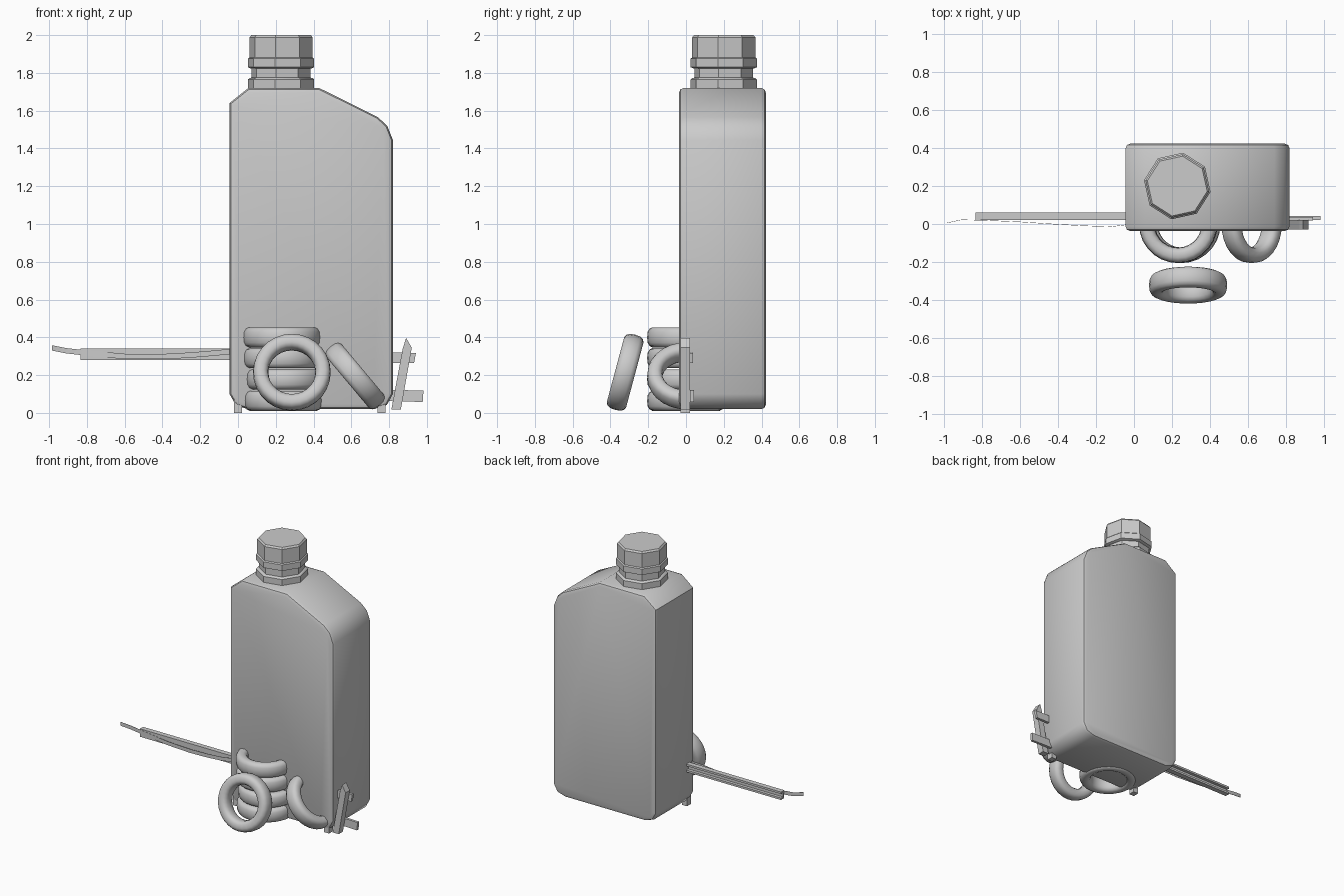
import bpy, bmesh, math
from mathutils import Matrix, Vector

if "Cube" in bpy.data.objects:
    bpy.data.objects.remove(bpy.data.objects["Cube"])


def make_object(name, bm, smooth=40):
    bmesh.ops.recalc_face_normals(bm, faces=bm.faces[:])
    mesh = bpy.data.meshes.new(name)
    bm.to_mesh(mesh)
    bm.free()
    ob = bpy.data.objects.new(name, mesh)
    bpy.context.collection.objects.link(ob)
    if smooth:
        bpy.ops.object.select_all(action='DESELECT')
        ob.select_set(True)
        bpy.context.view_layer.objects.active = ob
        bpy.ops.object.shade_smooth_by_angle(angle=math.radians(smooth))
    return ob


def plate(name, outline, y0, y1, bevel=0.0, smooth=0):
    """Front-view outline (x, z) extruded from y0 to y1."""
    bm = bmesh.new()
    cap = bm.faces.new([bm.verts.new((x, y0, z)) for x, z in outline])
    new = bmesh.ops.extrude_face_region(bm, geom=[cap], use_keep_orig=True)["geom"]
    bmesh.ops.translate(bm, verts=[v for v in new if isinstance(v, bmesh.types.BMVert)],
                        vec=(0, y1 - y0, 0))
    bmesh.ops.recalc_face_normals(bm, faces=bm.faces[:])
    if bevel:
        edges = [e for e in bm.edges if abs(e.verts[0].co.y - e.verts[1].co.y) < 1e-6]
        bmesh.ops.bevel(bm, geom=edges, offset=bevel, segments=2, profile=0.5,
                        affect='EDGES')
    return make_object(name, bm, smooth)


def lathe(name, profile, sides, start=0.0, matrix=Matrix(), closed=False, smooth=40):
    """Spin (radius, z) points about z, then place with matrix."""
    bm = bmesh.new()
    rings = []
    for r, z in profile:
        rings.append([bm.verts.new(matrix @ Vector((
            r * math.cos(start + math.tau * i / sides),
            r * math.sin(start + math.tau * i / sides), z))) for i in range(sides)])
    pairs = list(zip(rings, rings[1:]))
    if closed:
        pairs.append((rings[-1], rings[0]))
    for a, b in pairs:
        for i in range(sides):
            j = (i + 1) % sides
            bm.faces.new((a[i], a[j], b[j], b[i]))
    if not closed:
        bm.faces.new(rings[0])
        bm.faces.new(rings[-1])
    return make_object(name, bm, smooth)


# Bottle body with sloped shoulder
body = [(-0.045, 0.10), (-0.012, 0.042), (0.05, 0.02), (0.72, 0.02), (0.788, 0.042),
        (0.82, 0.10), (0.82, 1.445), (0.79, 1.52), (0.74, 1.566), (0.43, 1.72),
        (0.055, 1.72), (-0.045, 1.64)]
plate("bottle_body", body, -0.037, 0.423, bevel=0.025, smooth=40)

# Eight-sided neck, collar and cap
axis = Matrix.Translation((0.228, 0.2, 0))
start = math.radians(80)
lathe("bottle_neck", [(0.178, 1.71), (0.178, 1.765), (0.17, 1.772), (0.158, 1.775),
                      (0.158, 1.84)], 8, start, axis, smooth=30)
lathe("cap_ring", [(0.16, 1.822), (0.178, 1.83), (0.178, 1.875), (0.17, 1.882)],
      8, start, axis, smooth=30)
lathe("bottle_cap", [(0.17, 1.88), (0.17, 1.988), (0.16, 2.0)], 8, start, axis, smooth=30)


# Tyres: rounded ring section
def tyre(name, centre, rot=Matrix()):
    section = []
    for k in range(14):
        a = math.tau * k / 14
        c, s = math.cos(a), math.sin(a)
        section.append((0.165 + 0.041 * math.copysign(abs(c) ** 0.75, c),
                        0.054 * math.copysign(abs(s) ** 0.75, s)))
    lathe(name, section, 28, 0, Matrix.Translation(centre) @ rot, closed=True, smooth=60)


for n, (x, z) in enumerate([(0.24, 0.064), (0.25, 0.178), (0.235, 0.29), (0.232, 0.4)]):
    tyre(f"stacked_tyre_{n + 1}", (x, 0.0, z))
tyre("front_leaning_tyre", (0.285, -0.322, 0.215), Matrix.Rotation(math.radians(75), 4, 'X'))
tyre("side_leaning_tyre", (0.62, 0.0, 0.196), Matrix.Rotation(math.radians(50), 4, 'Y'))

# Channel beam, open at the back
bm = bmesh.new()
channel = [(0.022, 0.28), (0.06, 0.28), (0.06, 0.295), (0.037, 0.295),
           (0.037, 0.325), (0.06, 0.325), (0.06, 0.34), (0.022, 0.34)]
end = [[bm.verts.new((x, y, z)) for y, z in channel] for x in (-0.835, 0.0)]
for i in range(8):
    j = (i + 1) % 8
    bm.faces.new((end[0][i], end[0][j], end[1][j], end[1][i]))
for e in end:
    bm.faces.new(e)
make_object("channel_beam", bm, 0)

# Sagging ribbon in front of the beam: (x, y, lower z)
bm = bmesh.new()
path = [(-0.985, 0.005, 0.33), (-0.91, 0.021, 0.315), (-0.8, 0.019, 0.303),
        (-0.6, 0.01, 0.285), (-0.4, -0.003, 0.284), (-0.25, -0.011, 0.292),
        (-0.12, -0.015, 0.303), (0.0, 0.0, 0.315)]
rows = [[bm.verts.new((x, y + d, z + h)) for d, h in
         ((0, 0), (0, 0.028), (0.002, 0.028), (0.002, 0))] for x, y, z in path]
for a, b in zip(rows, rows[1:]):
    for i in range(4):
        j = (i + 1) % 4
        bm.faces.new((a[i], a[j], b[j], b[i]))
bm.faces.new(rows[0])
bm.faces.new(rows[-1])
make_object("sagging_ribbon", bm, 40)

# Picket fence, mostly hidden by the bottle
picket = [(0.812, 0.018), (0.862, 0.018), (0.92, 0.345), (0.89, 0.397), (0.872, 0.34)]
plate("leaning_picket", picket, -0.03, 0.02)
for n, x in enumerate((0.0, 0.76)):
    plate(f"picket_{n + 1}", [(x - 0.022, 0.0), (x + 0.02, 0.0), (x + 0.02, 0.34),
                              (x, 0.38), (x - 0.022, 0.34)], -0.028, 0.02)
plate("upper_rail", [(0.0, 0.265), (0.932, 0.263), (0.942, 0.318), (0.0, 0.325)], 0.018, 0.038)
plate("lower_rail", [(0.0, 0.08), (0.978, 0.058), (0.982, 0.118), (0.0, 0.14)], 0.022, 0.042)
